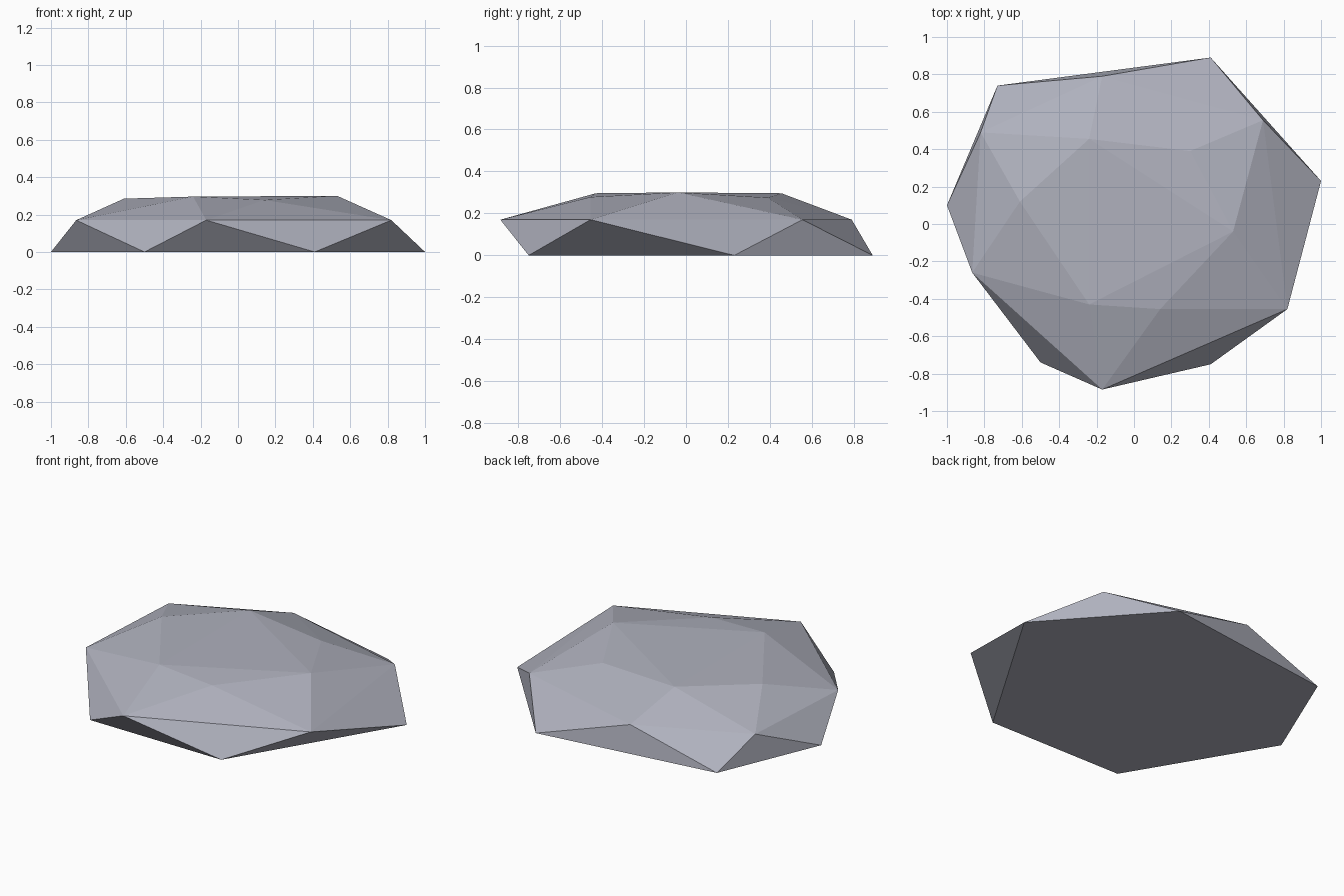
import bpy
import bmesh

if "Cube" in bpy.data.objects:
    bpy.data.objects.remove(bpy.data.objects["Cube"])

# Three rings of corners: wide base, staggered shoulder, uneven crown
base = [(-1.0, 0.10), (-0.5, -0.74), (0.41, -0.75),
        (1.0, 0.23), (0.41, 0.89), (-0.73, 0.74)]
shoulder = [(-0.865, -0.26), (-0.17, -0.885), (0.82, -0.455),
            (0.69, 0.555), (-0.17, 0.79), (-0.82, 0.49)]
crown = [(-0.61, 0.12, 0.285), (-0.24, -0.43, 0.296), (0.14, -0.455, 0.278),
         (0.53, -0.04, 0.30), (0.30, 0.39, 0.275), (-0.24, 0.455, 0.296)]
corners = ([(x, y, 0.0) for x, y in base]
           + [(x, y, 0.17) for x, y in shoulder] + crown)

stone = bpy.data.materials.new("blue_grey_stone")
stone.diffuse_color = (0.43, 0.44, 0.51, 1.0)
stone.use_nodes = True
stone.node_tree.nodes["Principled BSDF"].inputs["Base Color"].default_value = stone.diffuse_color

# Faceted flat rock: wrap the corners in a convex shell
bm = bmesh.new()
for co in corners:
    bm.verts.new(co)
bmesh.ops.convex_hull(bm, input=bm.verts[:])
bmesh.ops.recalc_face_normals(bm, faces=bm.faces[:])

mesh = bpy.data.meshes.new("flat_rock")
bm.to_mesh(mesh)
bm.free()
mesh.materials.append(stone)
rock = bpy.data.objects.new("flat_rock", mesh)
bpy.context.collection.objects.link(rock)
